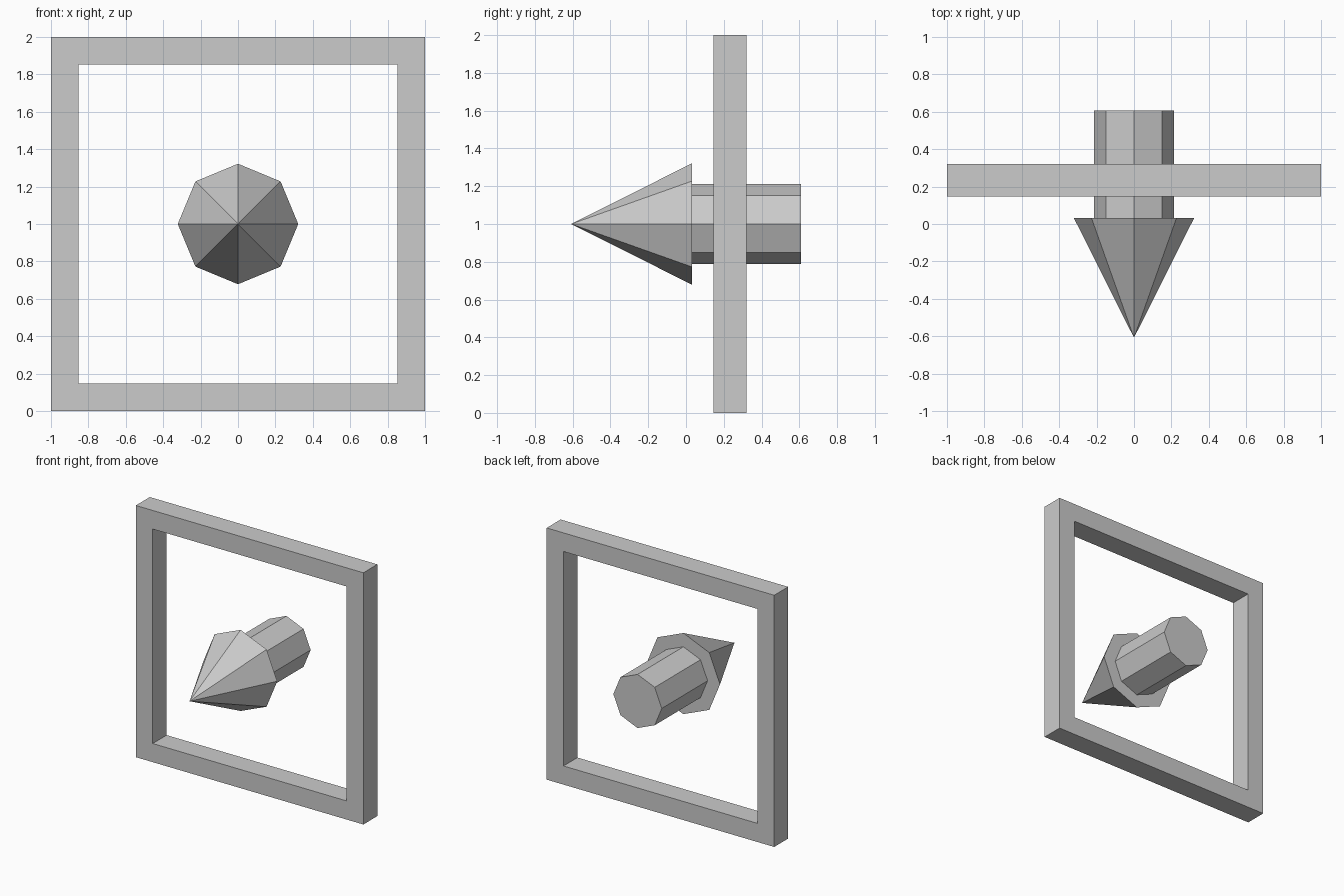
import bpy, bmesh
from math import pi

if "Cube" in bpy.data.objects:
    bpy.data.objects.remove(bpy.data.objects["Cube"])

MID_Z = 1.0
TIP_Y, HEAD_Y, TAIL_Y = -0.608, 0.033, 0.608
FRAME_Y0, FRAME_Y1 = 0.146, 0.321


def octagon_part(name, r_back, r_front, y_front, y_back):
    """Eight-sided cone or cylinder lying along y, pointing to the front."""
    bpy.ops.mesh.primitive_cone_add(
        vertices=8, radius1=r_back, radius2=r_front, depth=y_back - y_front,
        location=(0, (y_front + y_back) / 2, MID_Z), rotation=(pi / 2, 0, 0))
    bpy.context.object.name = name


# Arrow: pointed head and shaft
octagon_part("arrow_head", 0.322, 0, TIP_Y, HEAD_Y)
octagon_part("arrow_shaft", 0.213, 0.213, HEAD_Y, TAIL_Y)

# Square frame: ring of quads extruded backwards
bm = bmesh.new()
corners = [(-1, -1), (1, -1), (1, 1), (-1, 1)]
outer, inner = [[bm.verts.new((x * s, FRAME_Y0, MID_Z + z * s)) for x, z in corners]
                for s in (1.0, 0.852)]
ring = [bm.faces.new((outer[i], outer[(i + 1) % 4], inner[(i + 1) % 4], inner[i]))
        for i in range(4)]
ext = bmesh.ops.extrude_face_region(bm, geom=ring, use_keep_orig=True)
bmesh.ops.translate(bm, vec=(0, FRAME_Y1 - FRAME_Y0, 0),
                    verts=[g for g in ext["geom"] if isinstance(g, bmesh.types.BMVert)])
bmesh.ops.recalc_face_normals(bm, faces=bm.faces)
mesh = bpy.data.meshes.new("square_frame")
bm.to_mesh(mesh)
bm.free()
bpy.context.collection.objects.link(bpy.data.objects.new("square_frame", mesh))
